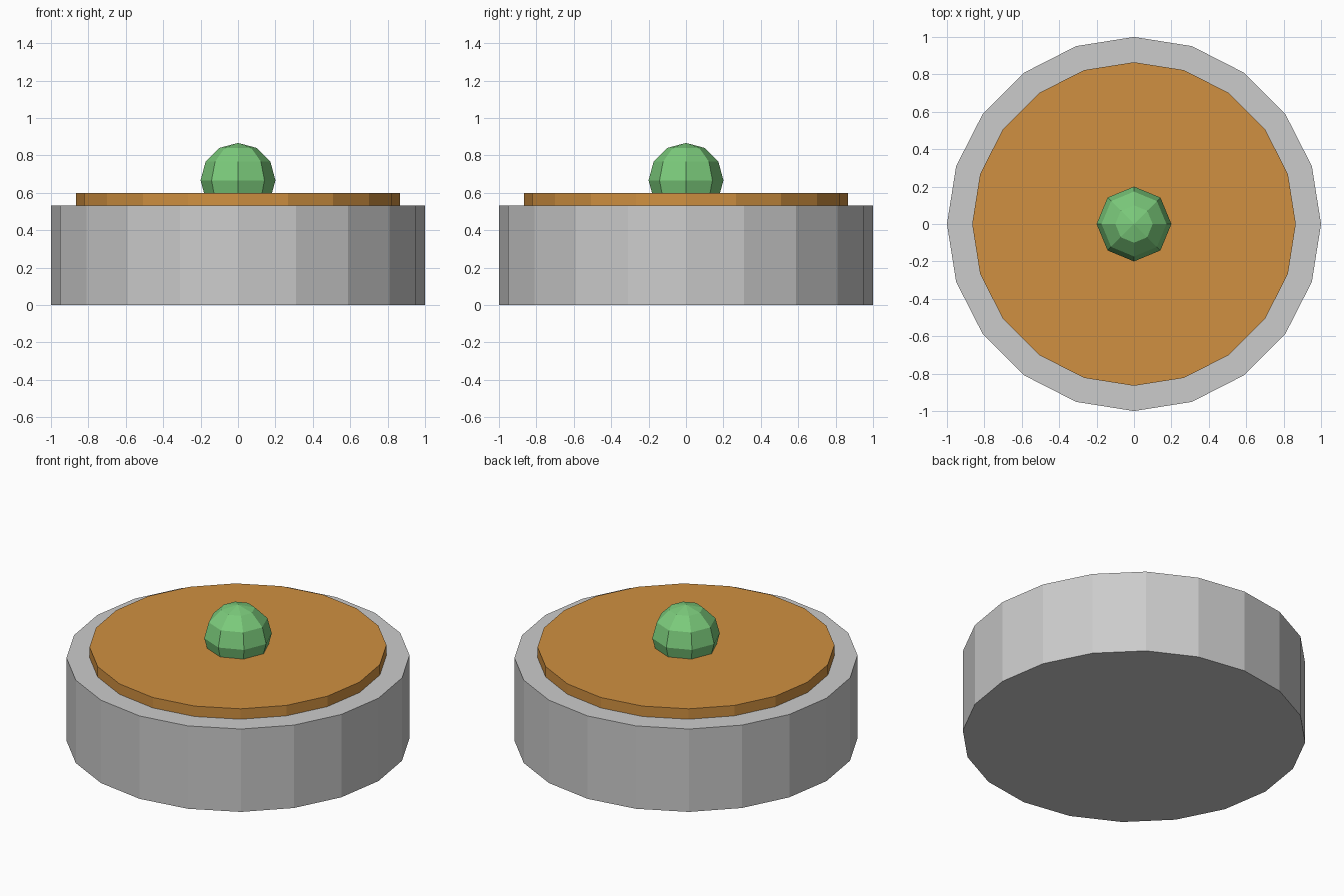
import bpy

if "Cube" in bpy.data.objects:
    bpy.data.objects.remove(bpy.data.objects["Cube"])


def colour(obj, name, rgb):
    mat = bpy.data.materials.new(name)
    mat.diffuse_color = (*rgb, 1.0)
    mat.use_nodes = True
    mat.node_tree.nodes["Principled BSDF"].inputs["Base Color"].default_value = mat.diffuse_color
    obj.data.materials.append(mat)


def disc(name, radius, z0, z1):
    bpy.ops.mesh.primitive_cylinder_add(
        vertices=20, radius=radius, depth=z1 - z0, location=(0, 0, (z0 + z1) / 2))
    obj = bpy.context.object
    obj.name = name
    return obj


# Grey round base
disc("base", 1.0, 0.0, 0.533)

# Thin orange plate on top
plate = disc("top_plate", 0.865, 0.533, 0.6)
colour(plate, "orange", (0.63, 0.28, 0.052))

# Green faceted knob, partly sunk into the plate
bpy.ops.mesh.primitive_uv_sphere_add(
    segments=8, ring_count=6, radius=0.2, location=(0, 0, 0.667))
knob = bpy.context.object
knob.name = "knob"
colour(knob, "green", (0.2, 0.6, 0.2))
